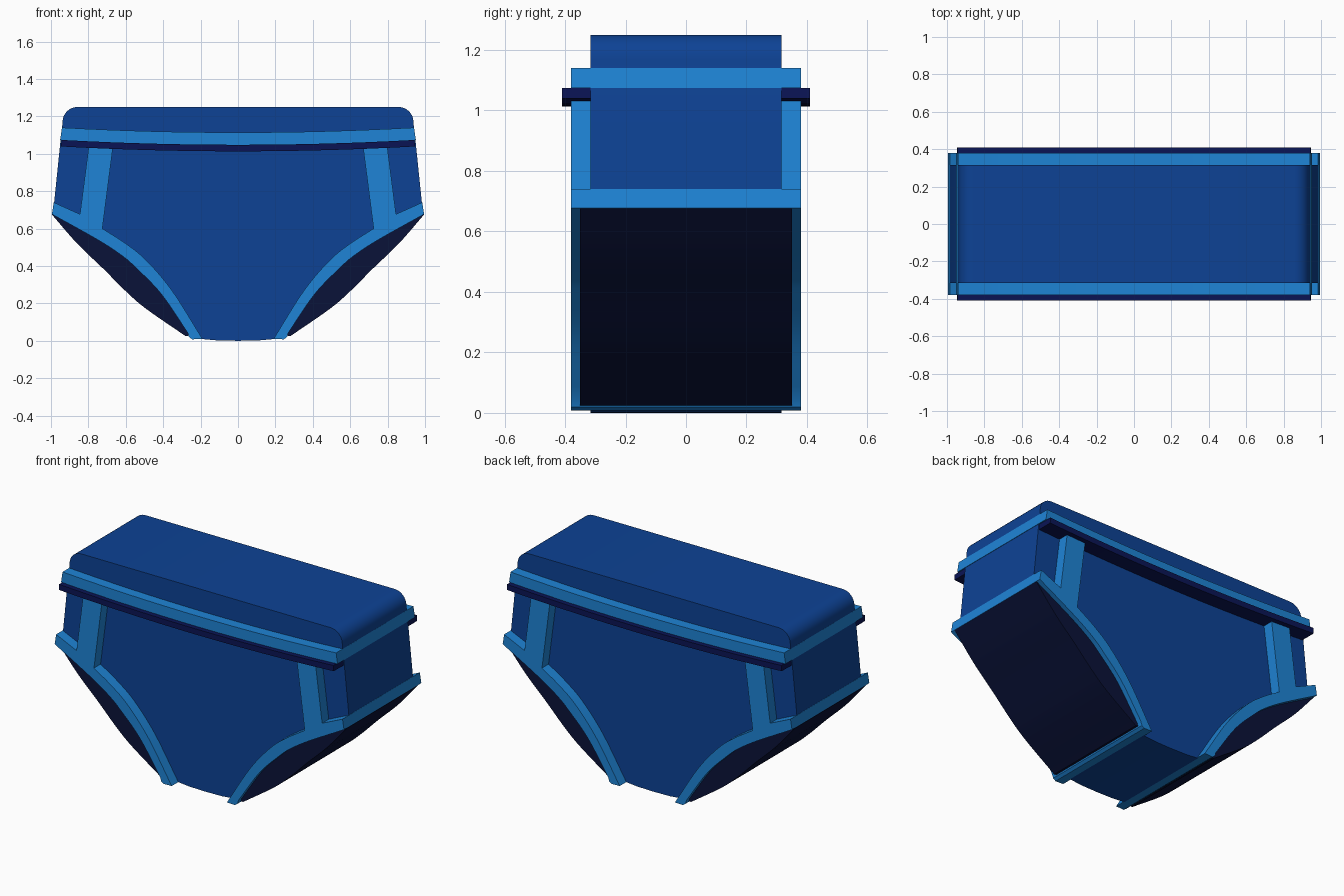
import bpy, bmesh, math
from mathutils import Vector

if "Cube" in bpy.data.objects:
    bpy.data.objects.remove(bpy.data.objects["Cube"])


def material(name, rgb):
    m = bpy.data.materials.new(name)
    m.diffuse_color = (*rgb, 1)
    m.use_nodes = True
    m.node_tree.nodes["Principled BSDF"].inputs["Base Color"].default_value = m.diffuse_color
    return m


FABRIC = material("blue fabric", (0.004, 0.055, 0.30))
TRIM = material("light blue trim", (0.013, 0.23, 0.67))
DARK = material("dark opening", (0.003, 0.006, 0.04))
NAVY = material("navy piping", (0.003, 0.007, 0.09))


def smooth_curve(pts, steps=5):
    """Catmull-Rom curve through the points."""
    p = [Vector(q) for q in pts]
    p = [2 * p[0] - p[1]] + p + [2 * p[-1] - p[-2]]
    out = []
    for i in range(1, len(p) - 2):
        a, b, c, d = p[i - 1:i + 3]
        for k in range(steps):
            t = k / steps
            v = 0.5 * (2 * b + (c - a) * t + (2 * a - 5 * b + 4 * c - d) * t ** 2
                       + (3 * b - a - 3 * c + d) * t ** 3)
            out.append((v.x, v.y))
    return out + [tuple(pts[-1])]


def extrude(name, profile, half_depth, mat):
    """Solid from an x/z profile, extruded symmetrically along y."""
    bm = bmesh.new()
    face = bm.faces.new([bm.verts.new((x, -half_depth, z)) for x, z in profile])
    ext = bmesh.ops.extrude_face_region(bm, geom=[face], use_keep_orig=True)
    moved = [g for g in ext["geom"] if isinstance(g, bmesh.types.BMVert)]
    bmesh.ops.translate(bm, verts=moved, vec=(0, 2 * half_depth, 0))
    bmesh.ops.recalc_face_normals(bm, faces=bm.faces)
    me = bpy.data.meshes.new(name)
    bm.to_mesh(me)
    bm.free()
    me.materials.append(mat)
    ob = bpy.data.objects.new(name, me)
    bpy.context.collection.objects.link(ob)
    bpy.ops.object.select_all(action='DESELECT')
    bpy.context.view_layer.objects.active = ob
    ob.select_set(True)
    bpy.ops.object.shade_smooth_by_angle(angle=math.radians(30))
    return ob


def flip(pts):
    return [(-x, z) for x, z in pts]


# Leg curves, from hip to crotch
inner = smooth_curve([(0.725, 0.60), (0.60, 0.52), (0.49, 0.43), (0.35, 0.265), (0.19, 0.01)])
outer = smooth_curve([(0.995, 0.677), (0.75, 0.54), (0.62, 0.455), (0.54, 0.385),
                      (0.41, 0.25), (0.27, 0.045)])
bulge = smooth_curve([(0.995, 0.675), (0.86, 0.52), (0.72, 0.385), (0.60, 0.265),
                      (0.49, 0.17), (0.28, 0.025)])
middle = smooth_curve([(0.985, 0.70), (0.73, 0.56), (0.51, 0.405), (0.38, 0.26), (0.22, 0.012)])

# Main body with rounded top corners
corner = [(0.858 + 0.08 * math.cos(a), 1.17 + 0.08 * math.sin(a))
          for a in (math.radians(90 - 11.25 * i) for i in range(9))]
right = corner + [(0.942, 1.125), (0.949, 1.07), (0.984, 0.73)] + middle + [(0.11, 0.002)]
extrude("body", right + [(0, 0)] + flip(right)[::-1], 0.315, FABRIC)


# Waistband and piping, both sagging slightly in the middle
def sagging_band(name, top, bottom, x_top, x_bottom, half_depth, mat):
    n = 16
    ts = [-1 + 2 * i / n for i in range(n + 1)]
    upper = [(x_top * t, top - 0.026 * (1 - t * t)) for t in ts]
    lower = [(x_bottom * t, bottom - 0.026 * (1 - t * t)) for t in ts]
    extrude(name, upper + lower[::-1], half_depth, mat)


sagging_band("waistband", 1.14, 1.074, 0.941, 0.951, 0.38, TRIM)
sagging_band("waist_piping", 1.074, 1.039, 0.944, 0.946, 0.41, NAVY)

# Leg trim with hip strap, and the dark leg opening, on each side
strap = [(0.985, 0.74), (0.845, 0.677), (0.798, 1.04), (0.668, 1.04)]
leg_trim = strap + inner + [(0.245, 0.008), (0.262, 0.02)] + outer[::-1]
opening = bulge + [(0.25, 0.03)] + [(x - 0.01, z + 0.01) for x, z in outer[::-1]]
for side, turn in (("right", list), ("left", flip)):
    extrude(side + "_leg_trim", turn(leg_trim), 0.38, TRIM)
    extrude(side + "_leg_opening", turn(opening), 0.35, DARK)
